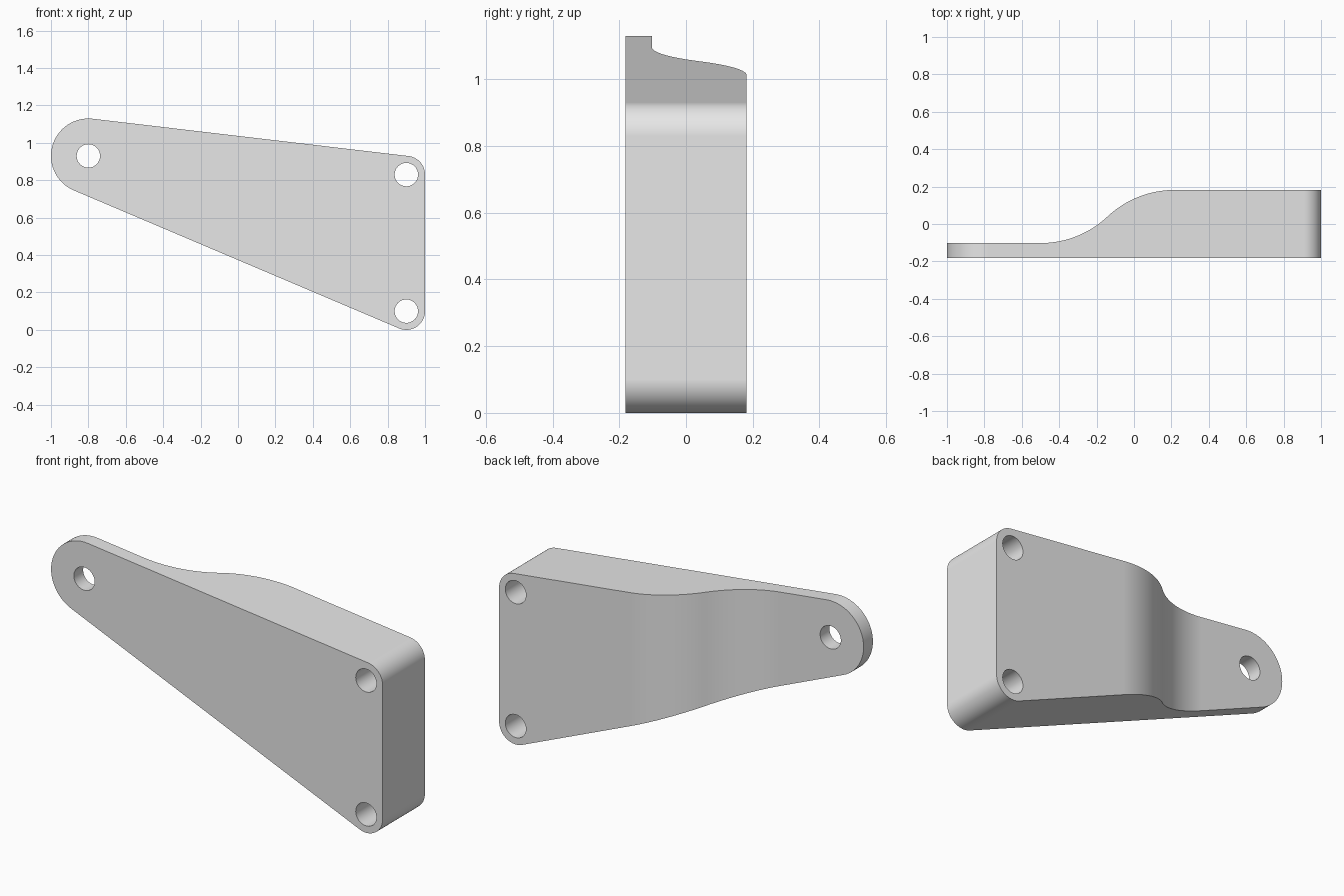
import bpy, bmesh
from math import sin, cos, tau, asin, hypot
from mathutils import Vector
from mathutils.geometry import convex_hull_2d

cube = bpy.data.objects.get("Cube")
if cube:
    bpy.data.objects.remove(cube, do_unlink=True)

grey = bpy.data.materials.new("plain grey")
grey.use_nodes = True
grey.diffuse_color = (0.8, 0.8, 0.8, 1)
grey.node_tree.nodes["Principled BSDF"].inputs["Base Color"].default_value = (0.8, 0.8, 0.8, 1)

HALF = 0.182          # half the full depth
THIN = -0.102         # back of the thin end
HOLE = 0.0625
# Corner bosses: x, z, radius
BOSSES = [(-0.8, 0.93, 0.2), (0.9, 0.83, 0.1), (0.9, 0.1, 0.1)]


def circle(x, y, r, n=64):
    return [(x + r * cos(tau * i / n), y + r * sin(tau * i / n)) for i in range(n)]


def prism(name, points, place, direction):
    """Extrude a flat outline into a closed solid."""
    bm = bmesh.new()
    face = bm.faces.new([bm.verts.new(place(a, b)) for a, b in points])
    ext = bmesh.ops.extrude_face_region(bm, geom=[face])
    bmesh.ops.translate(bm, vec=Vector(direction),
                        verts=[v for v in ext["geom"] if isinstance(v, bmesh.types.BMVert)])
    bmesh.ops.recalc_face_normals(bm, faces=bm.faces)
    mesh = bpy.data.meshes.new(name)
    bm.to_mesh(mesh)
    bm.free()
    mesh.materials.append(grey)
    obj = bpy.data.objects.new(name, mesh)
    bpy.context.collection.objects.link(obj)
    return obj


def boolean(obj, cutter, operation):
    """Apply a boolean and discard its cutter."""
    cutter.hide_render = True
    mod = obj.modifiers.new("cut", "BOOLEAN")
    mod.operation, mod.object, mod.solver = operation, cutter, "EXACT"
    bpy.ops.object.modifier_apply(modifier=mod.name)
    bpy.data.objects.remove(cutter, do_unlink=True)


# Front outline: hull around the bosses, with a faint bend on the lower edge
cloud = [p for b in BOSSES for p in circle(*b)] + [(-0.595, 0.634)]
outline = [cloud[i] for i in convex_hull_2d(cloud)]
bracket = prism("bracket_plate", outline, lambda x, z: (x, -HALF, z), (0, 2 * HALF, 0))
bpy.ops.object.select_all(action="DESELECT")
bracket.select_set(True)
bpy.context.view_layer.objects.active = bracket

# Stepped back: two equal tangent arcs joining thin and thick ends
x0, x1 = -0.5, 0.217
dx, dy = x1 - x0, HALF - THIN
radius = hypot(dx, dy) ** 2 / (4 * dy)
sweep = asin(dx / 2 / radius)
steps = 20
angles = [sweep * i / steps for i in range(steps + 1)]
hollow = [(x0 + radius * sin(a), THIN + radius * (1 - cos(a))) for a in angles]
crown = [(x1 - radius * sin(a), HALF - radius * (1 - cos(a))) for a in reversed(angles)]
waste = [(-1.2, THIN)] + hollow + crown[1:] + [(x1, 0.5), (-1.2, 0.5)]
boolean(bracket, prism("step_cutter", waste, lambda x, y: (x, y, -0.2), (0, 0, 1.6)), "DIFFERENCE")

# Bolt holes through every boss
for x, z, _ in BOSSES:
    drill = prism("hole_cutter", circle(x, z, HOLE, 48), lambda a, b: (a, -0.5, b), (0, 1, 0))
    boolean(bracket, drill, "DIFFERENCE")

bpy.ops.object.shade_smooth_by_angle(angle=0.5)
normals = bracket.modifiers.new("even_normals", "WEIGHTED_NORMAL")
normals.keep_sharp = True
